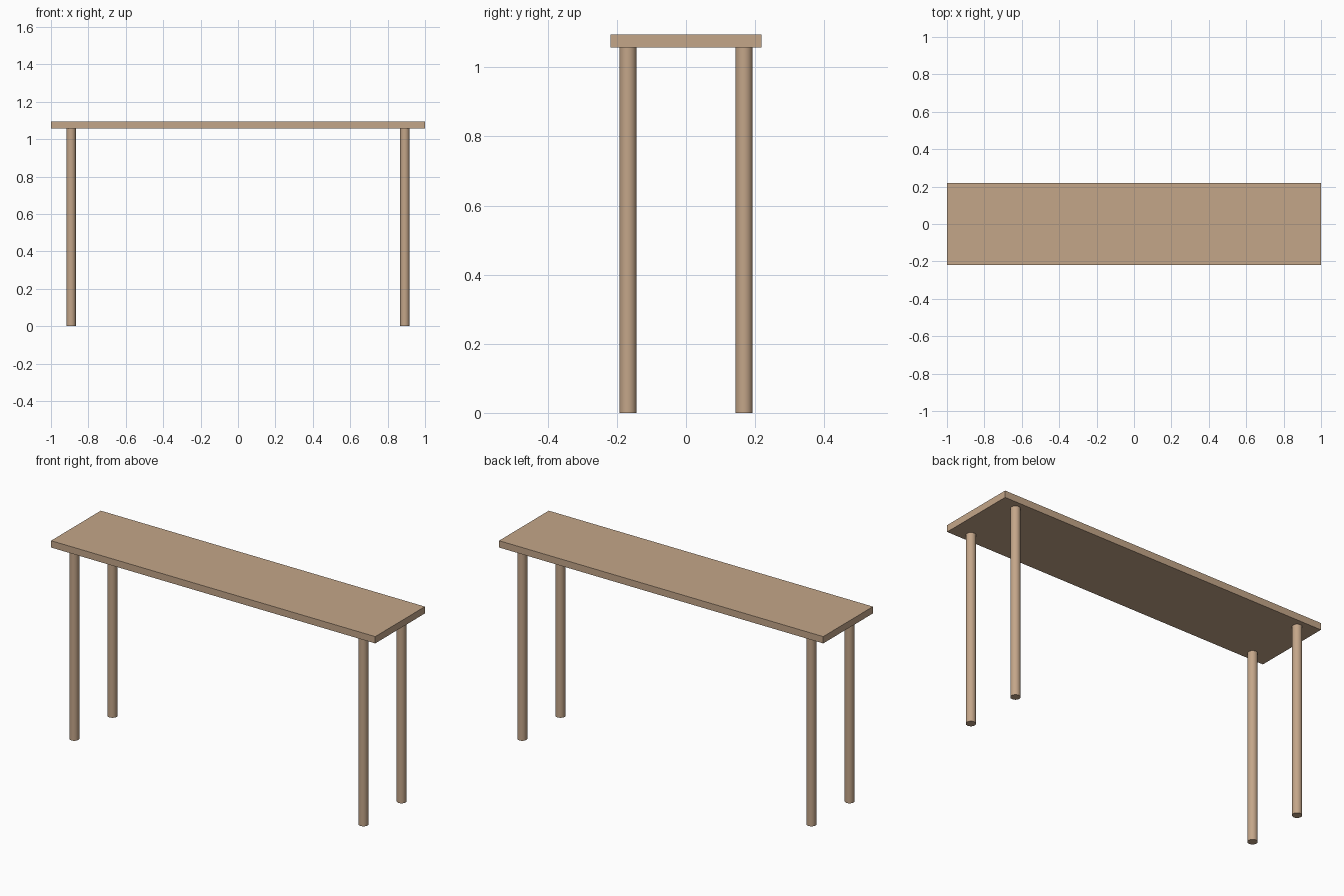
import bpy

if "Cube" in bpy.data.objects:
    bpy.data.objects.remove(bpy.data.objects["Cube"])

TOP_Z, UNDER_Z = 1.095, 1.057
LEG_R, LEG_X, LEG_Y = 0.025, 0.892, 0.168

wood = bpy.data.materials.new("wood")
wood.diffuse_color = (0.55, 0.38, 0.25, 1)
wood.use_nodes = True
wood.node_tree.nodes["Principled BSDF"].inputs["Base Color"].default_value = wood.diffuse_color

# Table top: a thin rectangular board
bpy.ops.mesh.primitive_cube_add(size=1, location=(0, 0, (TOP_Z + UNDER_Z) / 2))
top = bpy.context.object
top.name = "table_top"
top.scale = (2.0, 0.438, TOP_Z - UNDER_Z)
bpy.ops.object.transform_apply(location=False, rotation=False, scale=True)
top.data.materials.append(wood)


def add_leg(name, x, y):
    bpy.ops.mesh.primitive_cylinder_add(vertices=32, radius=LEG_R, depth=UNDER_Z,
                                        location=(x, y, UNDER_Z / 2))
    leg = bpy.context.object
    leg.name = name
    leg.data.materials.append(wood)
    bpy.ops.object.shade_smooth_by_angle()


# Four round legs set in from the corners
for side, sx in (("left", -1), ("right", 1)):
    for end, sy in (("front", -1), ("back", 1)):
        add_leg(f"{end}_{side}_leg", sx * LEG_X, sy * LEG_Y)
